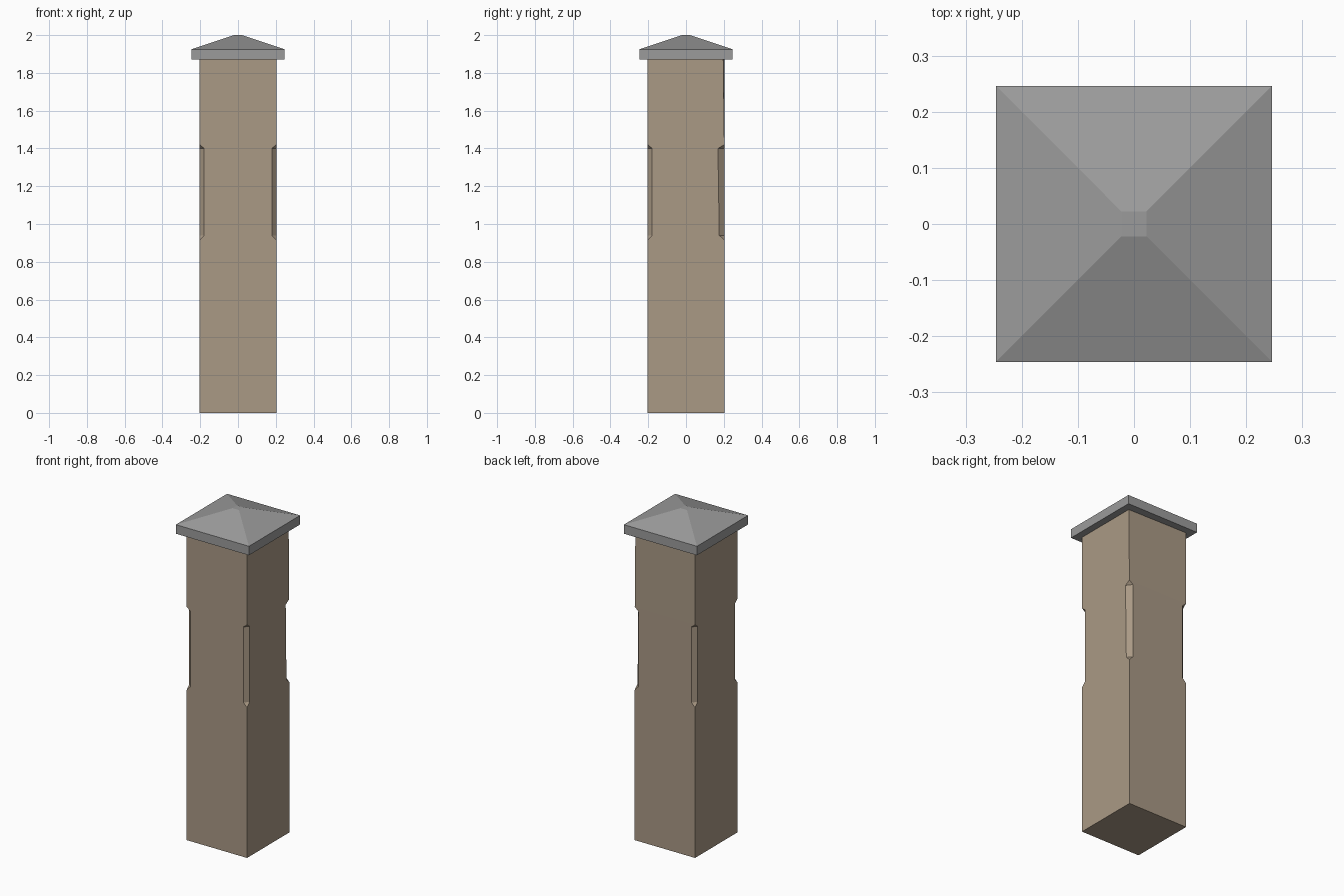
import bpy, bmesh

if "Cube" in bpy.data.objects:
    bpy.data.objects.remove(bpy.data.objects["Cube"])

def material(name, rgb):
    m = bpy.data.materials.new(name)
    m.diffuse_color = (*rgb, 1)
    m.use_nodes = True
    m.node_tree.nodes["Principled BSDF"].inputs["Base Color"].default_value = m.diffuse_color
    return m

def finish(name, bm, mat):
    bmesh.ops.recalc_face_normals(bm, faces=bm.faces)
    me = bpy.data.meshes.new(name)
    bm.to_mesh(me)
    bm.free()
    me.materials.append(mat)
    ob = bpy.data.objects.new(name, me)
    bpy.context.collection.objects.link(ob)
    return ob

stone = material("tan stone", (0.40, 0.32, 0.235))
grey = material("grey cap stone", (0.33, 0.33, 0.33))
corners = [(-1, -1), (1, -1), (1, 1), (-1, 1)]

# Pillar shaft with stopped chamfers on its four corners
H, CUT = 0.203, 0.024
bm = bmesh.new()
cols = []
for i, (sx, sy) in enumerate(corners):
    worn = (sx, sy) == (1, 1)          # this corner is slightly worn

    def at(z, cx=0, cy=0):
        return bm.verts.new((sx * (H - cx), sy * (H - cy), z))

    c = {"base": at(0), "low": at(0.915), "high": at(1.42),
         "top": at(1.88, 0, 0.006 if worn else 0)}
    # x-facing pair (cut along y) and y-facing pair (cut along x)
    for key, z, extra in (("d", 0.94, 0.003), ("e", 1.40, 0.01)):
        px = at(z, 0, CUT + (extra if worn else 0))
        py = at(z, CUT, 0)
        # going counter-clockwise, first reached vertex then left vertex
        c[key + "in"], c[key + "out"] = (py, px) if i % 2 else (px, py)
    bm.faces.new([c["din"], c["dout"], c["eout"], c["ein"]])
    bm.faces.new([c["low"], c["dout"], c["din"]])
    bm.faces.new([c["high"], c["ein"], c["eout"]])
    cols.append(c)
for i in range(4):
    a, b = cols[i], cols[(i + 1) % 4]
    bm.faces.new([a["base"], b["base"], b["low"], a["low"]])
    bm.faces.new([a["low"], b["low"], b["din"], a["dout"]])
    bm.faces.new([a["dout"], b["din"], b["ein"], a["eout"]])
    bm.faces.new([a["eout"], b["ein"], b["high"], a["high"]])
    bm.faces.new([a["high"], b["high"], b["top"], a["top"]])
for key in ("base", "top"):
    bm.faces.new([c[key] for c in cols])
finish("pillar_shaft", bm, stone)

# Overhanging cap with a shallow truncated pyramid
bm = bmesh.new()
rings = [[bm.verts.new((sx * r, sy * r, z)) for sx, sy in corners]
         for r, z in ((0.246, 1.87), (0.246, 1.925), (0.022, 2.0))]
for lo, hi in zip(rings, rings[1:]):
    for i in range(4):
        j = (i + 1) % 4
        bm.faces.new([lo[i], lo[j], hi[j], hi[i]])
bm.faces.new(rings[0])
bm.faces.new(rings[-1])
finish("pillar_cap", bm, grey)
